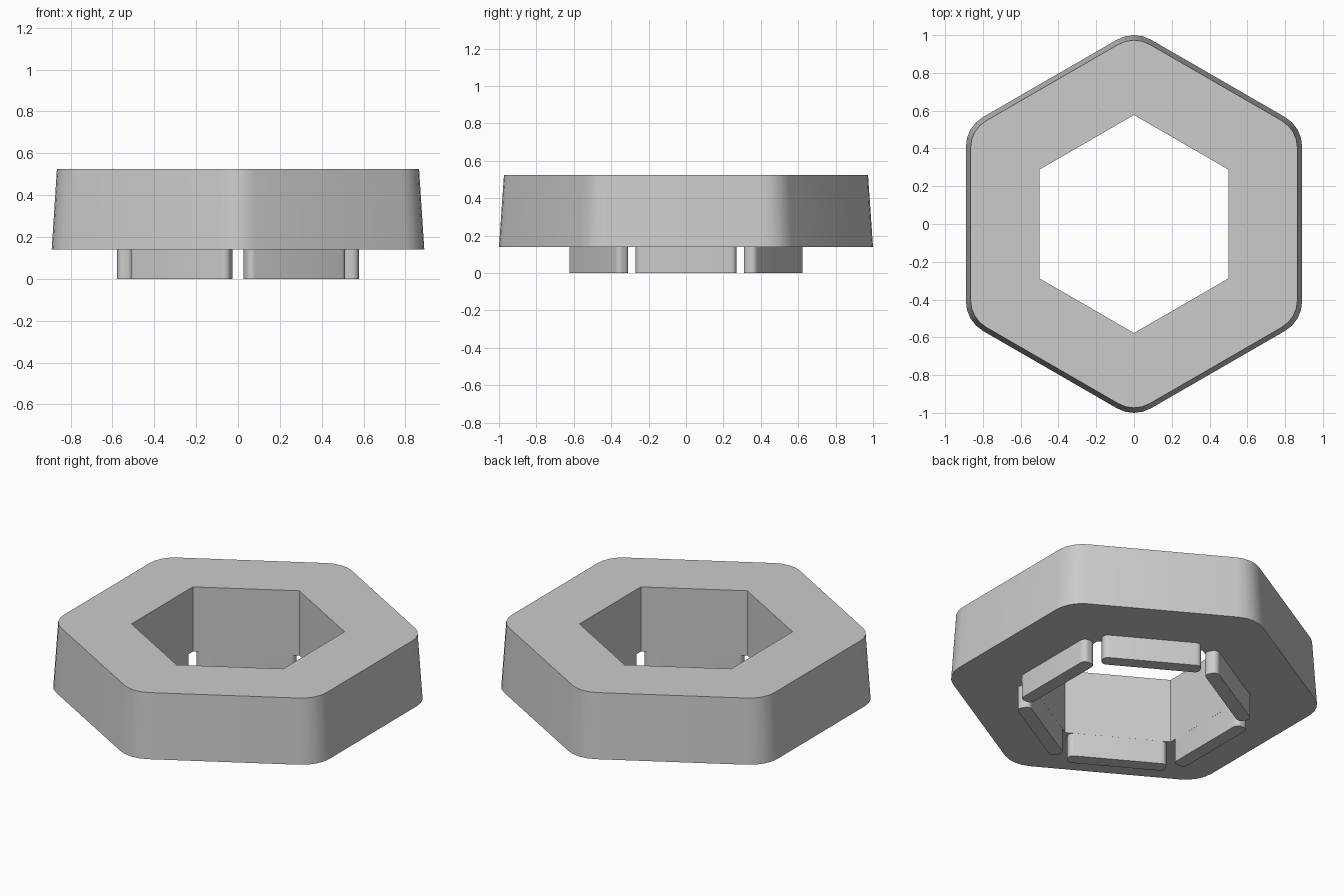
import bpy
import bmesh
from math import sin, cos, pi, radians
from mathutils import Vector, Matrix

cube = bpy.data.objects.get("Cube")
if cube:
    bpy.data.objects.remove(cube, do_unlink=True)

grey = bpy.data.materials.new("plain_grey")
grey.use_nodes = True
color = (0.6, 0.6, 0.6, 1)
grey.diffuse_color = color
grey.node_tree.nodes["Principled BSDF"].inputs["Base Color"].default_value = color

BASE, TOP = 0.14, 0.525


def finish(name, bm):
    bmesh.ops.recalc_face_normals(bm, faces=bm.faces)
    mesh = bpy.data.meshes.new(name)
    bm.to_mesh(mesh)
    bm.free()
    mesh.materials.append(grey)
    obj = bpy.data.objects.new(name, mesh)
    bpy.context.collection.objects.link(obj)
    bpy.ops.object.select_all(action='DESELECT')
    obj.select_set(True)
    bpy.context.view_layer.objects.active = obj
    bpy.ops.object.shade_smooth_by_angle(angle=radians(32))
    return obj


def hexagon(apothem, radius, steps, z):
    """Hexagon outline with corners on the y axis, rounded by radius."""
    points = []
    for k in range(6):
        mid = pi / 6 + k * pi / 3
        centre = (apothem - radius) / cos(pi / 6)
        for s in range(steps + 1):
            a = mid + (s / steps - 0.5) * pi / 3
            points.append(Vector((centre * cos(mid) + radius * cos(a),
                                  centre * sin(mid) + radius * sin(a), z)))
    return points


# Tapered ring with rounded outer corners and a sharp hexagonal hole
bm = bmesh.new()
STEPS = 4
outer = [[bm.verts.new(p) for p in hexagon(a, r, STEPS, z)]
         for a, r, z in ((0.89, 0.18, BASE), (0.865, 0.165, TOP))]
hole = [[bm.verts.new((0.577 * cos(pi / 6 + k * pi / 3),
                       0.577 * sin(pi / 6 + k * pi / 3), z)) for k in range(6)]
        for z in (BASE, TOP)]
for low, high in (outer, hole):
    for i in range(len(low)):
        j = (i + 1) % len(low)
        bm.faces.new((low[i], low[j], high[j], high[i]))
for rim, inner in zip(outer, hole):
    for k in range(6):
        n = (k + 1) % 6
        first = k * (STEPS + 1)
        corner = rim[first:first + STEPS + 1]
        for a, b in zip(corner, corner[1:]):
            bm.faces.new((a, b, inner[k]))
        bm.faces.new((corner[-1], rim[n * (STEPS + 1)], inner[n], inner[k]))
finish("hexagonal_ring", bm)

# Six tabs with rounded ends under the edges of the hole
INNER, OUTER, HALF, ROUND = 0.5, 0.577, 0.27, 0.03
for k in range(6):
    bm = bmesh.new()
    bmesh.ops.create_cube(bm, size=1)
    bmesh.ops.scale(bm, verts=bm.verts, vec=(OUTER - INNER, 2 * HALF, BASE))
    bmesh.ops.translate(bm, verts=bm.verts, vec=((INNER + OUTER) / 2, 0, BASE / 2))
    upright = [e for e in bm.edges if abs(e.verts[0].co.z - e.verts[1].co.z) > 0.05]
    bmesh.ops.bevel(bm, geom=upright, offset=ROUND, segments=6, profile=0.5,
                    affect='EDGES')
    bmesh.ops.transform(bm, verts=bm.verts, matrix=Matrix.Rotation(k * pi / 3, 4, 'Z'))
    finish("lower_tab_%d" % (k + 1), bm)
